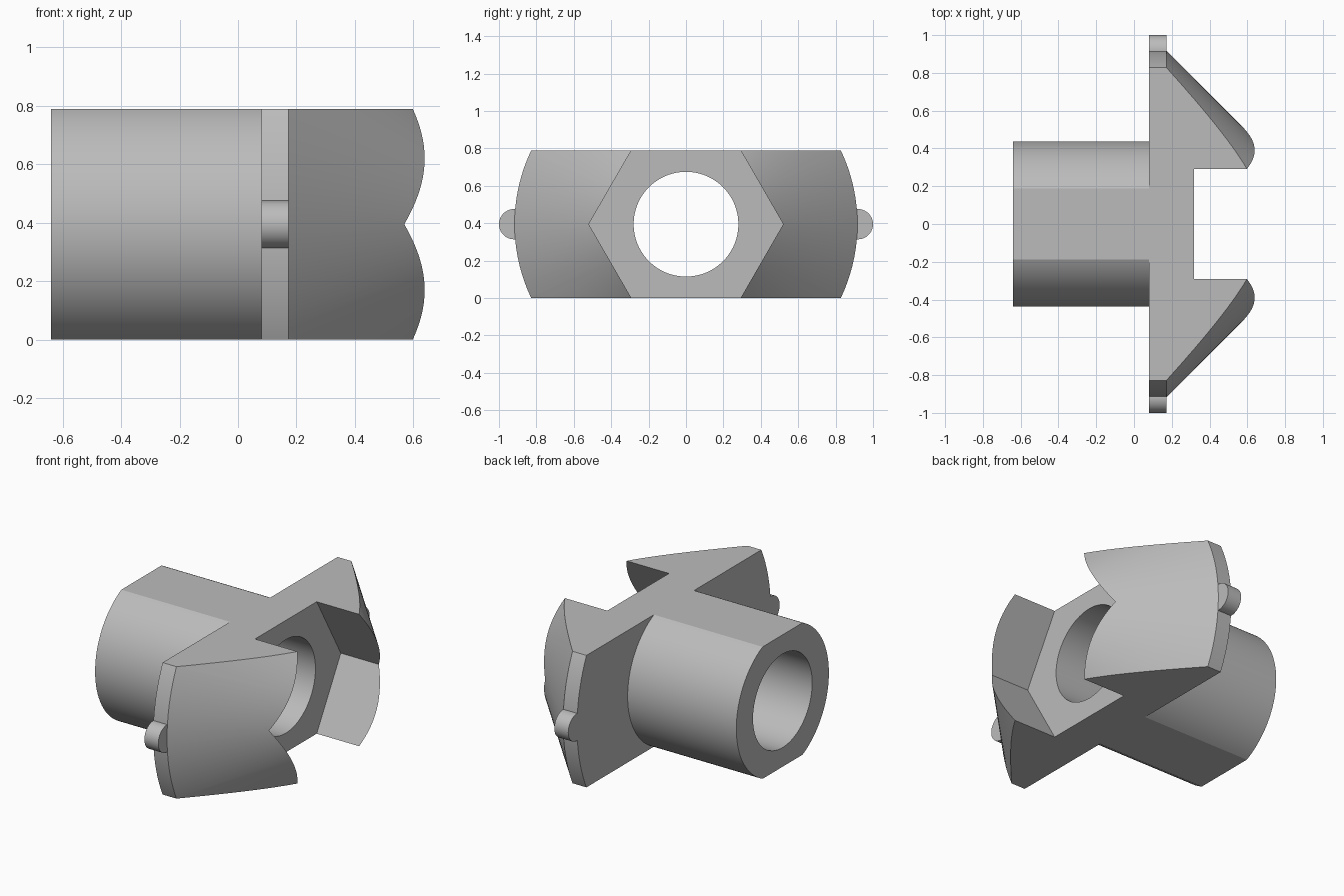
import bpy, bmesh, math
from mathutils import Matrix

if "Cube" in bpy.data.objects:
    bpy.data.objects.remove(bpy.data.objects["Cube"])

MID = 0.395          # height of the turning axis, half the slab height
SEG = 128

grey = bpy.data.materials.new("plain grey")
grey.diffuse_color = (0.5, 0.5, 0.5, 1)
grey.use_nodes = True
grey.node_tree.nodes["Principled BSDF"].inputs["Base Color"].default_value = grey.diffuse_color


def add_object(name, bm):
    bmesh.ops.recalc_face_normals(bm, faces=bm.faces[:])
    mesh = bpy.data.meshes.new(name)
    bm.to_mesh(mesh)
    bm.free()
    mesh.materials.append(grey)
    obj = bpy.data.objects.new(name, mesh)
    bpy.context.collection.objects.link(obj)
    return obj


def revolve(name, profile):
    """Closed ring turned around the x axis from (x, radius) points."""
    bm = bmesh.new()
    rings = []
    for i in range(SEG):
        a = 2 * math.pi * i / SEG
        rings.append([bm.verts.new((x, r * math.cos(a), MID + r * math.sin(a)))
                      for x, r in profile])
    n = len(profile)
    for i in range(SEG):
        p, q = rings[i], rings[(i + 1) % SEG]
        for j in range(n):
            k = (j + 1) % n
            bm.faces.new((p[j], p[k], q[k], q[j]))
    return add_object(name, bm)


def prism(name, sides, radius, x0, x1, y=0.0):
    """Solid prism along x, with a corner pointing to +y."""
    bm = bmesh.new()
    ends = [[bm.verts.new((x, y + radius * math.cos(2 * math.pi * i / sides),
                           MID + radius * math.sin(2 * math.pi * i / sides)))
             for i in range(sides)] for x in (x0, x1)]
    for ring in ends:
        bm.faces.new(ring)
    for i in range(sides):
        j = (i + 1) % sides
        bm.faces.new((ends[0][i], ends[0][j], ends[1][j], ends[1][i]))
    return add_object(name, bm)


def cut(obj, cutter, operation):
    mod = obj.modifiers.new(operation.lower(), 'BOOLEAN')
    mod.operation = operation
    mod.solver = 'EXACT'
    mod.object = cutter
    bpy.context.view_layer.objects.active = obj
    bpy.ops.object.modifier_apply(modifier=mod.name)
    bpy.data.objects.remove(cutter)


def smooth(obj):
    bpy.ops.object.select_all(action='DESELECT')
    obj.select_set(True)
    bpy.context.view_layer.objects.active = obj
    bpy.ops.object.shade_smooth_by_angle(angle=math.radians(25))


# Hollow shaft with a flange and 45 degree conical head
body = revolve("shaft_and_head", [(-0.64, 0.28), (-0.64, 0.438), (0.08, 0.438), (0.08, 0.917),
                                  (0.172, 0.917), (0.66, 0.429), (0.66, 0.28)])

# Flat top and bottom
bm = bmesh.new()
bmesh.ops.create_cube(bm, size=1, matrix=Matrix.Translation((0, 0, MID))
                      @ Matrix.Diagonal((3, 3, 2 * MID, 1)))
cut(body, add_object("slab_cutter", bm), 'INTERSECT')

# Hexagonal nut pocket
cut(body, prism("hex_cutter", 6, 0.52, 0.317, 1.0), 'DIFFERENCE')
smooth(body)

# Small locking nubs on the flange rim
for side, label in ((-1, "front"), (1, "back")):
    smooth(prism(label + "_nub", 40, 0.081, 0.08, 0.172, side * 0.919))
